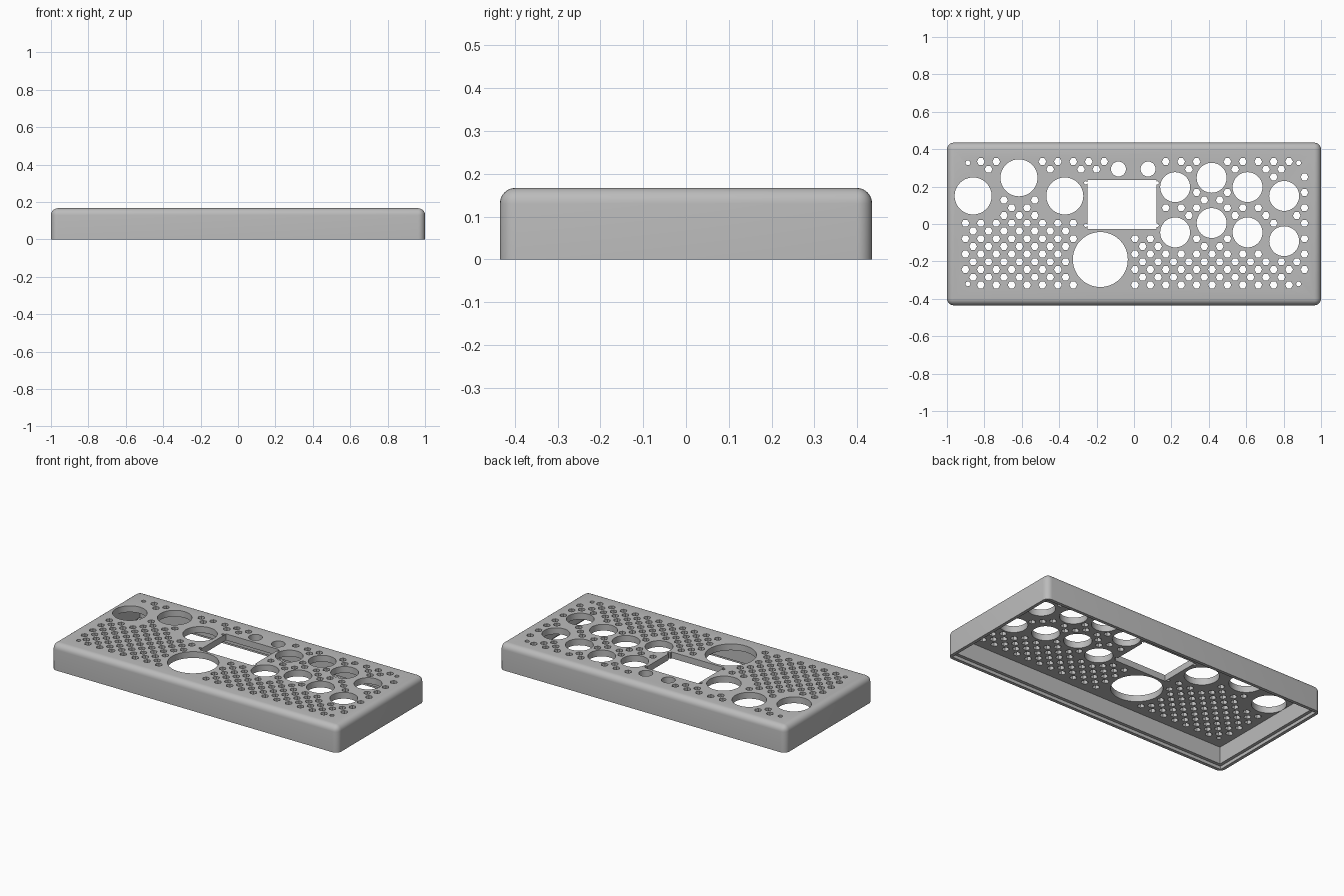
import bpy, bmesh, math
from mathutils import Matrix, Vector

cube = bpy.data.objects.get("Cube")
if cube:
    bpy.data.objects.remove(cube, do_unlink=True)

HALF_X, HALF_Y, HEIGHT = 1.0, 0.435, 0.167
CEILING = 0.127
PITCH = 0.0412

grey = bpy.data.materials.new("plain grey")
grey.use_nodes = True
grey.diffuse_color = (0.5, 0.5, 0.5, 1)
grey.node_tree.nodes["Principled BSDF"].inputs["Base Color"].default_value = (0.5, 0.5, 0.5, 1)


def add_box(bm, x0, x1, y0, y1, z0, z1):
    mat = Matrix.Translation(((x0 + x1) / 2, (y0 + y1) / 2, (z0 + z1) / 2))
    mat = mat @ Matrix.Diagonal((x1 - x0, y1 - y0, z1 - z0, 1))
    return bmesh.ops.create_cube(bm, size=1, matrix=mat)


def add_prism(bm, x, y, radius, sides):
    bmesh.ops.create_cone(bm, cap_ends=True, segments=sides, radius1=radius, radius2=radius,
                          depth=0.3, matrix=Matrix.Translation((x, y, HEIGHT)) @ Matrix.Rotation(math.pi / 2, 4, "Z"))


def make_object(name, bm):
    mesh = bpy.data.meshes.new(name)
    bm.to_mesh(mesh)
    bm.free()
    mesh.materials.append(grey)
    obj = bpy.data.objects.new(name, mesh)
    bpy.context.collection.objects.link(obj)
    return obj


# Outer body with rounded top and upright edges
bm = bmesh.new()
add_box(bm, -HALF_X, HALF_X, -HALF_Y, HALF_Y, 0, HEIGHT)
edges = [e for e in bm.edges if max(v.co.z for v in e.verts) > 0.01]
bmesh.ops.bevel(bm, geom=edges, offset=0.037, segments=6, profile=0.5, affect="EDGES")
shell = make_object("enclosure_shell", bm)

cutters = []

# Hollow inside and the stepped rim
for name, wall, bottom, top in (("cavity", 0.04, -0.1, CEILING), ("rim_step", 0.02, -0.1, 0.02)):
    bm = bmesh.new()
    add_box(bm, wall - HALF_X, HALF_X - wall, wall - HALF_Y, HALF_Y - wall, bottom, top)
    cutters.append(make_object(name, bm))

# Round openings: x, y, radius, clearance to the vents
openings = [(x, y, 0.099, 0.044) for x, y in ((-0.86, 0.15), (-0.615, 0.247), (-0.37, 0.15))]
openings += [(x, y + dy, 0.08, 0.028) for x, y in ((0.22, 0.197), (0.415, 0.247), (0.607, 0.197), (0.803, 0.15))
             for dy in (0, -0.242)]
openings += [(-0.18, -0.19, 0.147, 0.03), (-0.083, 0.294, 0.04, 0.03), (0.075, 0.294, 0.04, 0.03)]
screws = [(x, y) for x in (-0.888, 0.88) for y in (-0.32, 0.327)]
window = (-0.248, 0.12, -0.027, 0.235)

bm = bmesh.new()
for x, y, radius, gap in openings:
    add_prism(bm, x, y, radius, 48)
for x, y in screws:
    add_prism(bm, x, y, 0.013, 16)


def vent_fits(x, y):
    if any(math.hypot(x - a, y - b) < r + gap for a, b, r, gap in openings):
        return False
    if any(math.hypot(x - a, y - b) < 0.042 for a, b in screws):
        return False
    dx = max(window[0] - x, 0, x - window[1])
    dy = max(window[2] - y, 0, y - window[3])
    between_buttons = abs(x) < 0.05 and y > 0.2
    return math.hypot(dx, dy) > 0.045 and not between_buttons


# Staggered hexagonal vents
for row in range(17):
    for col in range(row % 2, 45, 2):
        x, y = (col - 22) * PITCH + 0.005, (row - 8) * PITCH + 0.004
        if vent_fits(x, y):
            add_prism(bm, x, y, 0.021, 6)
# turn hexagons so that a corner points along x
cutters.append(make_object("round_holes", bm))

# Screen window and its corner screw holes
bm = bmesh.new()
add_box(bm, *window, 0.05, 0.3)
cutters.append(make_object("screen_window", bm))
bm = bmesh.new()
for x in (-0.258, 0.124):
    for y in (-0.007, 0.22):
        add_prism(bm, x, y, 0.009, 12)
cutters.append(make_object("screen_screws", bm))

# Cut everything out of the body
bpy.context.view_layer.objects.active = shell
for cutter in cutters:
    cutter.hide_render = True
    mod = shell.modifiers.new(cutter.name, "BOOLEAN")
    mod.operation, mod.solver, mod.object = "DIFFERENCE", "EXACT", cutter
    bpy.ops.object.modifier_apply(modifier=mod.name)
    bpy.data.objects.remove(cutter, do_unlink=True)

bpy.ops.object.select_all(action="DESELECT")
shell.select_set(True)
bpy.ops.object.shade_smooth_by_angle(angle=math.radians(30))
